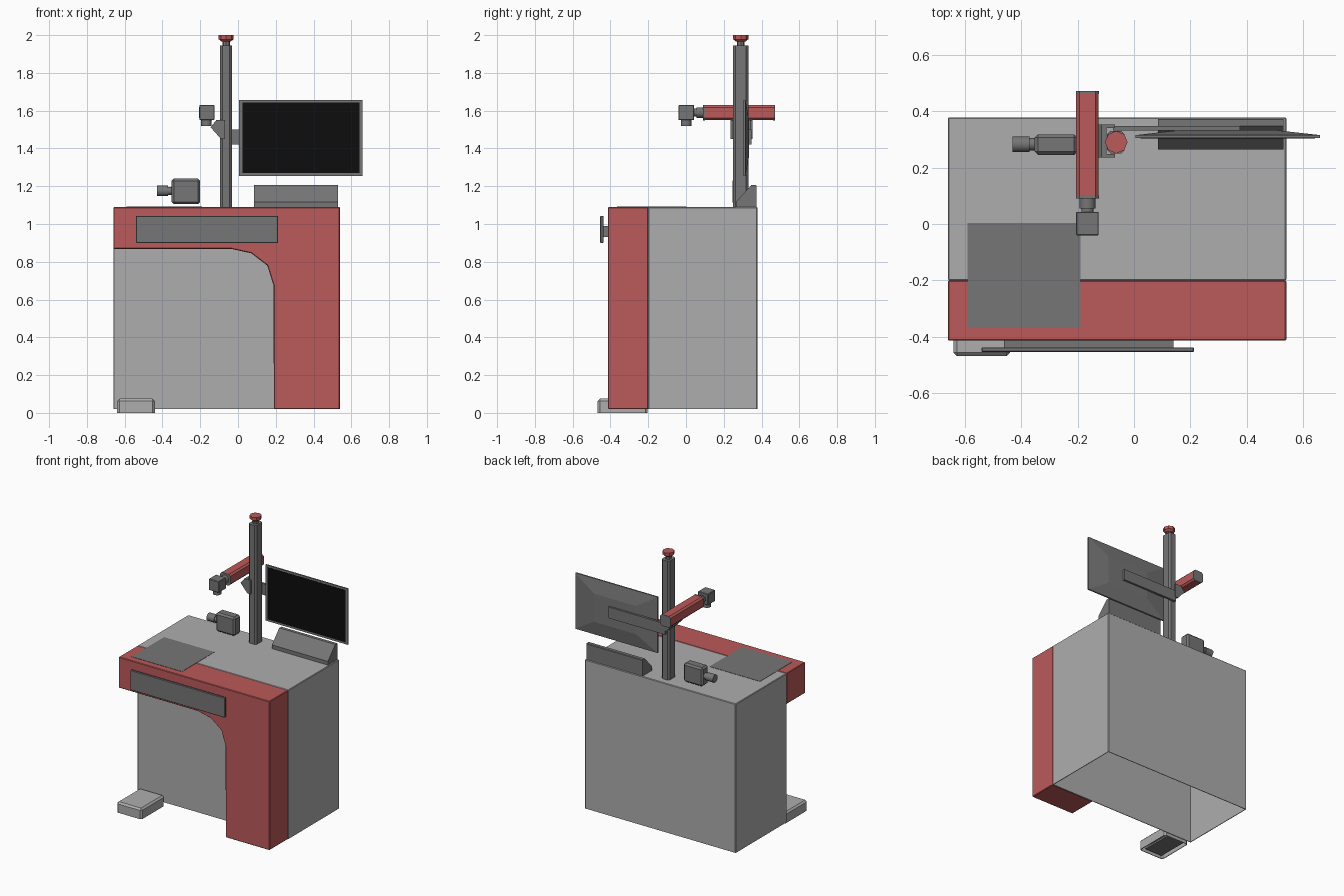
import bpy, bmesh, math
from mathutils import Matrix

if "Cube" in bpy.data.objects:
    bpy.data.objects.remove(bpy.data.objects["Cube"])


def material(name, rgb):
    m = bpy.data.materials.new(name)
    m.diffuse_color = (*rgb, 1)
    m.use_nodes = True
    m.node_tree.nodes["Principled BSDF"].inputs["Base Color"].default_value = m.diffuse_color
    return m


RED = material("red_paint", (0.50, 0.10, 0.10))
BLACK = material("screen_black", (0.004, 0.004, 0.004))
DARK = material("dark_metal", (0.18, 0.18, 0.18))
LIGHT = material("light_panel", (0.42, 0.42, 0.42))


def finish(name, bm, mat, bevel=0.0):
    bmesh.ops.recalc_face_normals(bm, faces=bm.faces)
    me = bpy.data.meshes.new(name)
    bm.to_mesh(me)
    bm.free()
    ob = bpy.data.objects.new(name, me)
    bpy.context.collection.objects.link(ob)
    me.materials.append(mat)
    if bevel:
        b = ob.modifiers.new("bevel", "BEVEL")
        b.width, b.segments = bevel, 1
    return ob


def box(name, x, y, z, mat=DARK, bevel=0.0, open_bottom=False):
    bm = bmesh.new()
    bmesh.ops.create_cube(bm, size=1)
    for v in bm.verts:
        for i, (a, b) in enumerate((x, y, z)):
            v.co[i] = a if v.co[i] < 0 else b
    if open_bottom:
        low = [f for f in bm.faces if all(abs(v.co.z - z[0]) < 1e-5 for v in f.verts)]
        bmesh.ops.delete(bm, geom=low, context="FACES")
    ob = finish(name, bm, mat, bevel)
    if open_bottom:
        s = ob.modifiers.new("shell", "SOLIDIFY")
        s.thickness, s.offset = 0.005, -1
    return ob


def prism(name, pts, axis, lo, hi, mat=DARK, bevel=0.0):
    """Extrude a profile along an axis; the points use the other two axes in order."""
    def place(p, t):
        c = list(p)
        c.insert("xyz".index(axis), t)
        return c
    bm = bmesh.new()
    f = bm.faces.new([bm.verts.new(place(p, lo)) for p in pts])
    r = bmesh.ops.extrude_face_region(bm, geom=[f])
    for v in r["geom"]:
        if isinstance(v, bmesh.types.BMVert):
            v.co["xyz".index(axis)] = hi
    return finish(name, bm, mat, bevel)


def lathe_part(name, centre, axis, r1, r2, length, sides=24, mat=DARK):
    rot = {"x": Matrix.Rotation(math.pi / 2, 4, "Y"),
           "y": Matrix.Rotation(math.pi / 2, 4, "X"), "z": Matrix()}[axis]
    bm = bmesh.new()
    bmesh.ops.create_cone(bm, cap_ends=True, segments=sides, radius1=r1, radius2=r2,
                          depth=length, matrix=Matrix.Translation(centre) @ rot)
    ob = finish(name, bm, mat)
    if sides > 12:
        ob.data.shade_smooth()
        bpy.context.view_layer.objects.active = ob
        bpy.ops.object.select_all(action="DESELECT")
        ob.select_set(True)
        bpy.ops.object.shade_smooth_by_angle()
    return ob


def chamfered(x0, x1, y0, y1, c):
    return [(x0 + c, y0), (x1 - c, y0), (x1, y0 + c), (x1, y1 - c),
            (x1 - c, y1), (x0 + c, y1), (x0, y1 - c), (x0, y0 + c)]


# Cabinet: hollow body with L-shaped red front and rounded knee corner
box("cabinet_body", (-0.66, 0.54), (-0.20, 0.378), (0.02, 1.09), LIGHT, 0.004, open_bottom=True)
prism("cabinet_front", [(-0.66, 1.09), (-0.66, 0.868), (-0.035, 0.868), (0.07, 0.845),
                        (0.155, 0.78), (0.188, 0.675), (0.19, 0.02), (0.54, 0.02), (0.54, 1.09)],
      "y", -0.413, -0.20, RED, 0.004)
box("work_plate", (-0.59, -0.19), (-0.365, 0.003), (1.088, 1.092))

# Front tray and its mount
box("tray_panel", (-0.54, 0.213), (-0.454, -0.437), (0.90, 1.043), DARK, 0.003)
box("tray_mount", (-0.46, 0.14), (-0.437, -0.41), (0.93, 0.99))

# Foot pedal: hollow hood over a plate
box("pedal_hood", (-0.64, -0.44), (-0.468, -0.203), (0.0, 0.075), LIGHT, 0.012, open_bottom=True)
box("pedal_plate", (-0.61, -0.47), (-0.44, -0.21), (0.005, 0.018))

# Post with red knob
prism("post", chamfered(-0.095, -0.033, 0.25, 0.33, 0.012), "z", 1.09, 1.945)
lathe_part("knob_stem", (-0.063, 0.29, 1.958), "z", 0.02, 0.02, 0.03, 8)
lathe_part("knob_base", (-0.063, 0.29, 1.972), "z", 0.024, 0.04, 0.014, 8, RED)
lathe_part("knob_cap", (-0.063, 0.29, 1.989), "z", 0.04, 0.04, 0.022, 8, RED)

# Horizontal arm with end caps and camera head
prism("arm", chamfered(-0.205, -0.125, 1.55, 1.63, 0.012), "y", 0.10, 0.46, RED)
for end, y in (("front", 0.09), ("back", 0.46)):
    prism("arm_cap_" + end, chamfered(-0.206, -0.124, 1.549, 1.631, 0.013), "y", y, y + 0.011)
lathe_part("arm_neck", (-0.165, 0.075, 1.59), "y", 0.028, 0.028, 0.04)
lathe_part("arm_collar", (-0.165, 0.05, 1.59), "y", 0.021, 0.021, 0.03)
box("camera_head", (-0.205, -0.125), (-0.04, 0.043), (1.55, 1.63), DARK, 0.003)
lathe_part("head_lens", (-0.167, 0.001, 1.535), "z", 0.028, 0.028, 0.032)

# Clamp: two side cheeks and a web around the post
cheek = [(-0.115, 1.55), (-0.068, 1.55), (-0.068, 1.45), (-0.09, 1.45), (-0.145, 1.512)]
for side, y in (("front", 0.236), ("back", 0.34)):
    prism("clamp_cheek_" + side, cheek, "y", y, y + 0.012)
prism("clamp_web", [(-0.115, 1.55), (-0.097, 1.55), (-0.097, 1.458), (-0.145, 1.512)],
      "y", 0.246, 0.342)

# Monitor: flat front, tapered back, bracket to post
bm = bmesh.new()
rings = []
for y, inx, inz in ((0.305, 0, 0), (0.315, 0, 0), (0.333, 0.16, 0.10)):
    rings.append([bm.verts.new((x, y, z)) for x, z in (
        (0.005 + inx, 1.255 + inz), (0.66 - inx, 1.255 + inz),
        (0.66 - inx, 1.657 - inz), (0.005 + inx, 1.657 - inz))])
for a, b in zip(rings, rings[1:]):
    for i in range(4):
        j = (i + 1) % 4
        bm.faces.new((a[i], a[j], b[j], b[i]))
bm.faces.new(rings[0])
bm.faces.new(rings[-1])
finish("monitor_case", bm, DARK)
box("monitor_screen", (0.023, 0.642), (0.3035, 0.307), (1.269, 1.643), BLACK)
box("monitor_bracket", (-0.075, 0.375), (0.331, 0.347), (1.42, 1.50))

# Console under the monitor
prism("console", [(0.264, 1.09), (0.264, 1.117), (0.347, 1.207), (0.37, 1.207),
                  (0.374, 1.203), (0.374, 1.09)], "x", 0.085, 0.53)

# Side camera
box("side_camera", (-0.352, -0.20), (0.245, 0.318), (1.105, 1.24), DARK, 0.012)
lathe_part("side_lens_collar", (-0.36, 0.283, 1.175), "x", 0.022, 0.022, 0.04)
lathe_part("side_lens", (-0.40, 0.283, 1.175), "x", 0.028, 0.028, 0.06)
